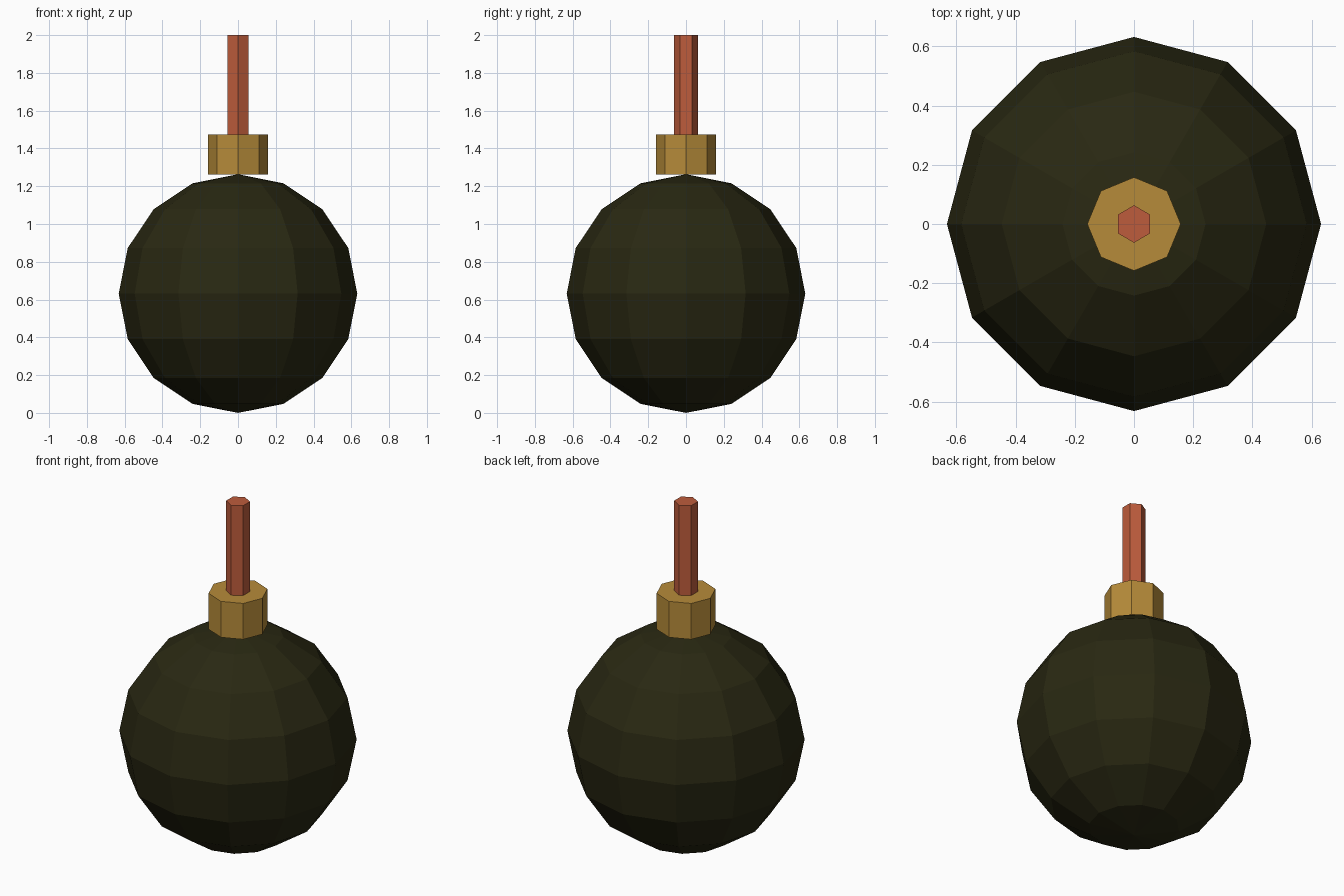
import bpy
from mathutils import Vector

if "Cube" in bpy.data.objects:
    bpy.data.objects.remove(bpy.data.objects["Cube"])

S = 2 / 1.9  # overall scale so the height is 2


def material(name, rgb):
    m = bpy.data.materials.new(name)
    m.diffuse_color = (*rgb, 1)
    m.use_nodes = True
    m.node_tree.nodes["Principled BSDF"].inputs["Base Color"].default_value = m.diffuse_color
    return m


def finish(name, mat):
    obj = bpy.context.object
    obj.name = name
    obj.data.materials.append(mat)
    return obj


def prism(name, sides, radius, z0, z1, mat):
    # upright prism with a corner pointing to +y
    bpy.ops.mesh.primitive_cylinder_add(
        vertices=sides, radius=radius * S, depth=(z1 - z0) * S,
        location=Vector((0, 0, (z0 + z1) / 2 * S)))
    return finish(name, mat)


dark = material("dark olive iron", (0.022, 0.021, 0.006))
brass = material("brass", (0.47, 0.26, 0.042))
rust = material("rust red cord", (0.51, 0.107, 0.045))

# round body
bpy.ops.mesh.primitive_uv_sphere_add(segments=12, ring_count=8,
                                     radius=0.6 * S, location=(0, 0, 0.6 * S))
finish("body", dark)

# octagonal collar and hexagonal fuse
prism("collar", 8, 0.15, 1.2, 1.4, brass)
prism("fuse", 6, 0.06, 1.4, 1.9, rust)
